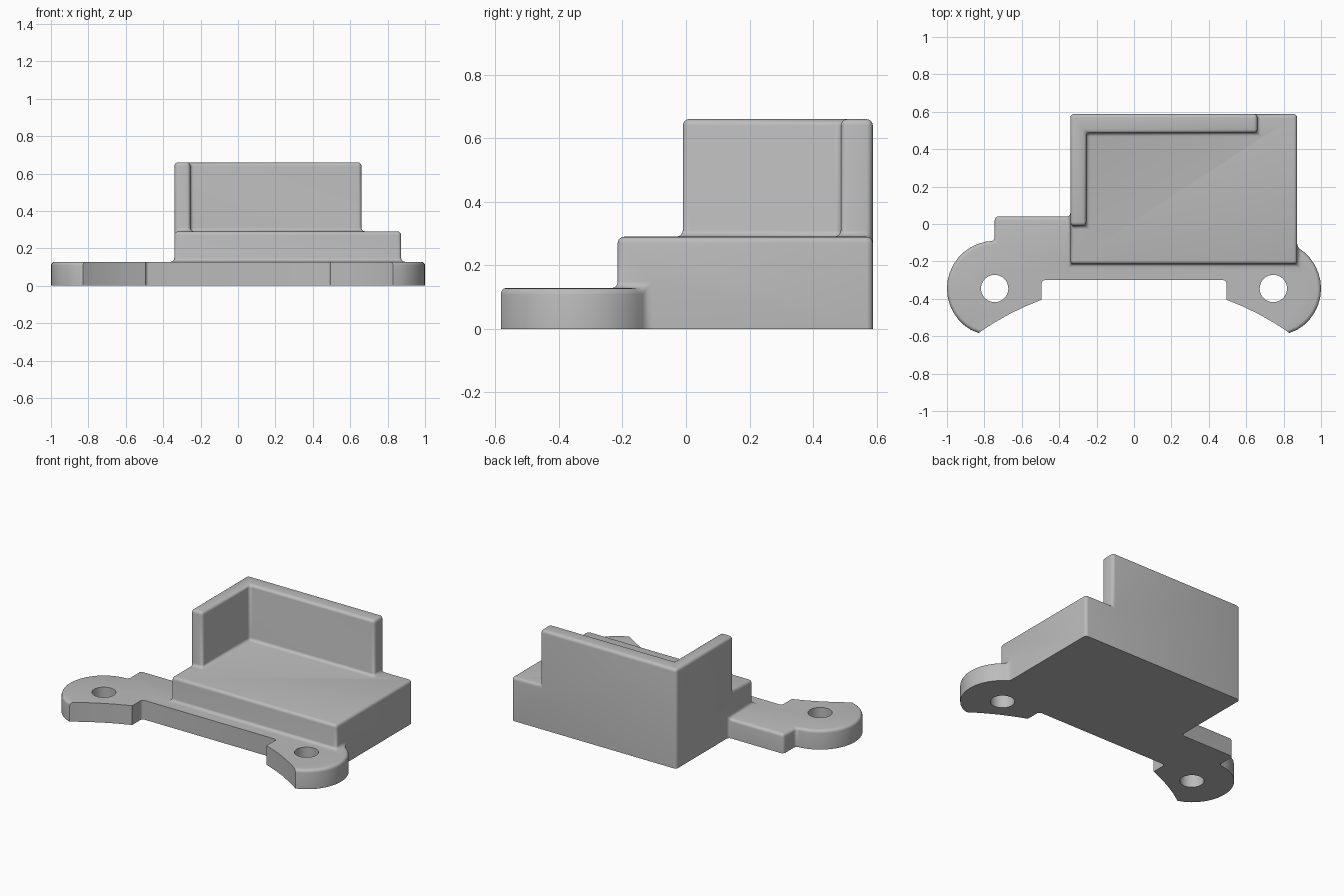
import bpy, bmesh, math

cube = bpy.data.objects.get("Cube")
if cube:
    bpy.data.objects.remove(cube, do_unlink=True)

EAR_X, EAR_Y, EAR_R, HOLE_R = 0.745, -0.345, 0.255, 0.073
PLATE_H, BLOCK_H, WALL_H = 0.128, 0.29, 0.66
ROUND = 0.02

grey = bpy.data.materials.new("plain grey")
grey.use_nodes = True
colour = (0.5, 0.5, 0.5, 1)
grey.diffuse_color = colour
grey.node_tree.nodes["Principled BSDF"].inputs["Base Color"].default_value = colour


def prism(name, outline, z0, z1):
    """Extrude a counter-clockwise outline from z0 to z1."""
    bm = bmesh.new()
    face = bm.faces.new([bm.verts.new((x, y, z0)) for x, y in outline])
    top = bmesh.ops.extrude_face_region(bm, geom=[face])["geom"]
    for v in top:
        if isinstance(v, bmesh.types.BMVert):
            v.co.z = z1
    bmesh.ops.recalc_face_normals(bm, faces=bm.faces[:])
    mesh = bpy.data.meshes.new(name)
    bm.to_mesh(mesh)
    bm.free()
    obj = bpy.data.objects.new(name, mesh)
    bpy.context.collection.objects.link(obj)
    mesh.materials.append(grey)
    return obj


def combine(target, other, operation):
    """Boolean the other object into the target, then remove it."""
    mod = target.modifiers.new("join", "BOOLEAN")
    mod.operation, mod.solver, mod.object = operation, "EXACT", other
    bpy.context.view_layer.objects.active = target
    bpy.ops.object.modifier_apply(modifier=mod.name)
    bpy.data.objects.remove(other, do_unlink=True)


def circle(cx, cy, r, start, end, steps):
    angles = [math.radians(start + (end - start) * i / steps) for i in range(steps + 1)]
    return [(cx + r * math.cos(a), cy + r * math.sin(a)) for a in angles]


# Flange plate: half outline with concave front arc and round ear, mirrored
arc_r, arc_y = 1.43, -1.747
half = [(0.495, -0.30)]
for i in range(9):
    x = 0.495 + (0.83 - 0.495) * i / 8
    half.append((x, arc_y + math.sqrt(arc_r ** 2 - x * x)))
half += circle(EAR_X, EAR_Y, EAR_R, -60, 90, 15)
half.append((EAR_X, 0.04))
bracket = prism("bracket", half + [(-x, y) for x, y in reversed(half)], 0, PLATE_H)

# Main block, and the L-shaped wall on its back and right edges
left, right, front, back = -0.34, EAR_X + EAR_R / 2, -0.215, 0.588
block = prism("block", [(left, front), (right, front), (right, back), (left, back)], 0, BLOCK_H)
walls = prism("walls", [(left, -0.01), (-0.255, -0.01), (-0.255, 0.487),
                        (0.66, 0.487), (0.66, back), (left, back)], 0.2, WALL_H)
combine(block, walls, "UNION")
combine(bracket, block, "UNION")

# Clean the union and round its edges, except the base and the plate's front
bm = bmesh.new()
bm.from_mesh(bracket.data)
bmesh.ops.remove_doubles(bm, verts=bm.verts[:], dist=0.001)
bmesh.ops.dissolve_limit(bm, angle_limit=math.radians(2), verts=bm.verts[:], edges=bm.edges[:])
bm.normal_update()


def is_rounded(edge):
    if len(edge.link_faces) != 2 or edge.calc_face_angle() < math.radians(25):
        return False
    a, b = (v.co for v in edge.verts)
    mid = (a + b) / 2
    if mid.z < 0.001:
        return False
    if abs(a.z - b.z) > 0.01:
        return mid.y > -0.32
    if mid.z < PLATE_H + 0.01 and mid.y < -0.25:
        side = min(edge.link_faces, key=lambda f: abs(f.normal.z)).normal
        return side.x * math.copysign(1, mid.x) > 0.2 or side.y > 0.2
    return True


bmesh.ops.bevel(bm, geom=[e for e in bm.edges if is_rounded(e)], offset=ROUND,
                offset_type="OFFSET", segments=4, profile=0.5, affect="EDGES",
                clamp_overlap=False, material=-1)
bm.to_mesh(bracket.data)
bm.free()

# Screw holes through the ears
for side in (-1, 1):
    ring = circle(side * EAR_X, EAR_Y, HOLE_R, 0, 360, 40)[:-1]
    combine(bracket, prism("hole_cutter", ring, -0.1, 0.3), "DIFFERENCE")

bpy.ops.object.select_all(action="DESELECT")
bracket.select_set(True)
bpy.context.view_layer.objects.active = bracket
bpy.ops.object.shade_smooth_by_angle(angle=math.radians(35))
